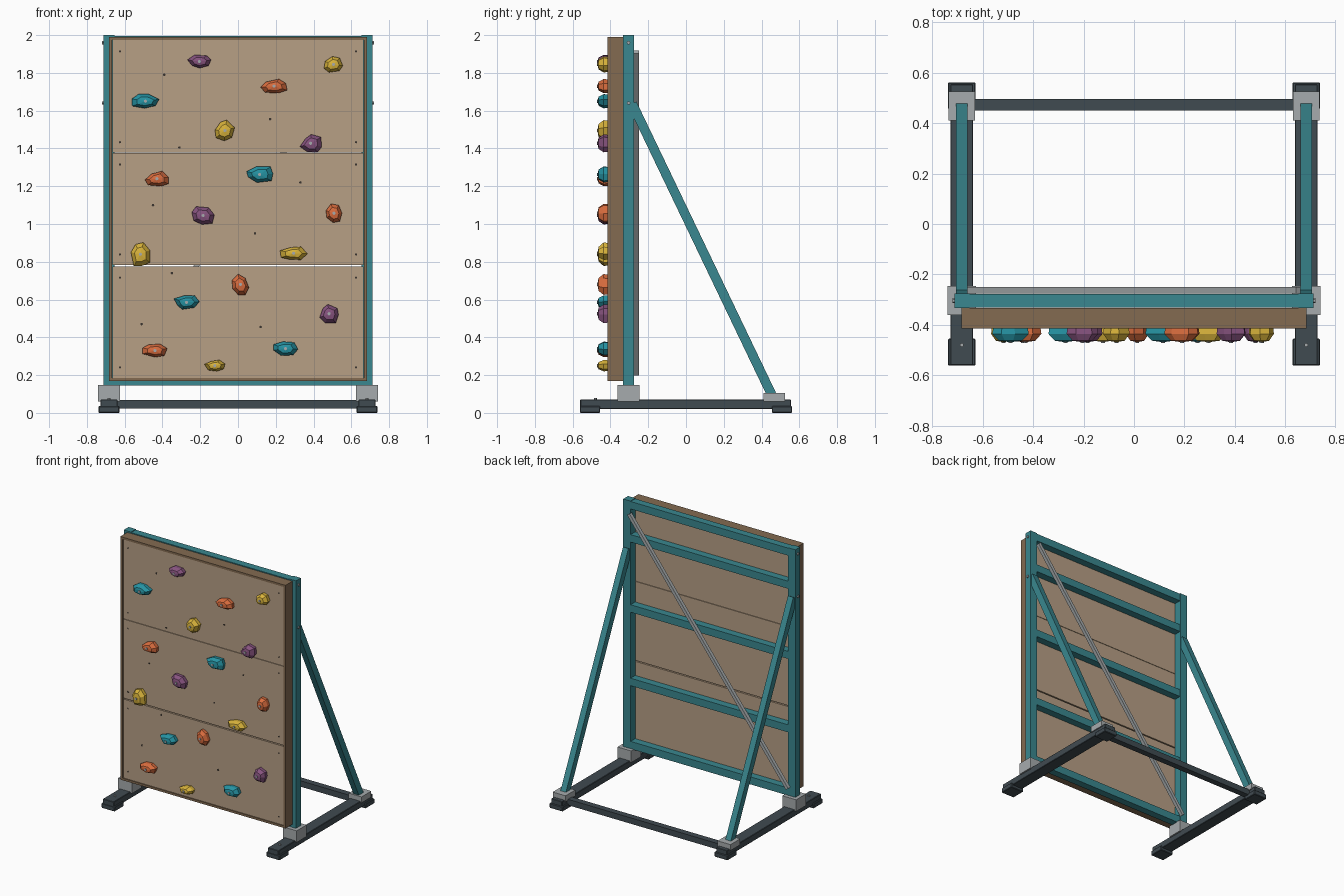
import bpy, bmesh, math, random
from mathutils import Vector

if "Cube" in bpy.data.objects:
    bpy.data.objects.remove(bpy.data.objects["Cube"])
random.seed(4)

def mat(name, r, g, b):
    m = bpy.data.materials.new(name)
    m.diffuse_color = [(c / 255) ** 2.2 for c in (r, g, b)] + [1]
    m.use_nodes = True
    m.node_tree.nodes["Principled BSDF"].inputs["Base Color"].default_value = m.diffuse_color
    return m

TEAL = mat("teal_paint", 60, 134, 142)
DARK = mat("dark_steel", 66, 76, 82)
WOOD = mat("frame_wood", 130, 106, 82)
PLY = mat("plywood", 182, 158, 132)
GREY = mat("zinc", 165, 170, 172)
BLACK = mat("hole_black", 60, 55, 50)
HOLD = {"p": mat("hold_purple", 134, 84, 126), "y": mat("hold_yellow", 216, 178, 62),
        "o": mat("hold_orange", 216, 108, 64), "t": mat("hold_teal", 42, 146, 162)}

def finish(name, bm, m):
    bmesh.ops.recalc_face_normals(bm, faces=bm.faces)
    me = bpy.data.meshes.new(name)
    bm.to_mesh(me)
    bm.free()
    ob = bpy.data.objects.new(name, me)
    me.materials.append(m)
    bpy.context.collection.objects.link(ob)
    return ob

def box(name, m, x0, x1, y0, y1, z0, z1, bevel=0.0):
    bm = bmesh.new()
    bmesh.ops.create_cube(bm, size=1)
    for v in bm.verts:
        v.co = ((x0 + x1) / 2 + v.co.x * (x1 - x0), (y0 + y1) / 2 + v.co.y * (y1 - y0),
                (z0 + z1) / 2 + v.co.z * (z1 - z0))
    if bevel:
        bmesh.ops.bevel(bm, geom=bm.edges[:], offset=bevel, segments=1, affect='EDGES')
    return finish(name, bm, m)

def beam(name, m, a, b, wx, wy):
    # rectangular bar running from a to b
    a, b = Vector(a), Vector(b)
    ob = box(name, m, -wx / 2, wx / 2, -wy / 2, wy / 2, -(b - a).length / 2, (b - a).length / 2)
    ob.location = (a + b) / 2
    ob.rotation_euler = (b - a).to_track_quat('Z', 'Y').to_euler()
    return ob

def disc(name, m, loc, r, depth, axis, sides=8):
    bm = bmesh.new()
    bmesh.ops.create_cone(bm, cap_ends=True, segments=sides, radius1=r, radius2=r, depth=depth)
    ob = finish(name, bm, m)
    ob.location = loc
    ob.rotation_euler = {"x": (0, math.pi / 2, 0), "y": (math.pi / 2, 0, 0), "z": (0, 0, 0)}[axis]
    return ob

# both sides: base rail, feet, post, sockets, strut and bolts
for s, side in ((-1, "left"), (1, "right")):
    c = s * 0.683
    box(side + "_base_rail", DARK, c - 0.045, c + 0.045, -0.56, 0.555, 0.02, 0.07, 0.003)
    for e, end in ((-1, "front"), (1, "rear")):
        y0, y1 = sorted((e * 0.455, e * 0.562))
        box(f"{side}_{end}_foot", DARK, c - 0.055, c + 0.055, y0, y1, 0, 0.036, 0.004)
    box(side + "_post", TEAL, c - 0.03, c + 0.03, -0.333, -0.275, 0.07, 2.0)
    box(side + "_post_socket", GREY, c - 0.057, c + 0.057, -0.362, -0.246, 0.06, 0.147)
    box(side + "_strut_bracket", GREY, c - 0.053, c + 0.053, 0.41, 0.525, 0.06, 0.105)
    strut = beam(side + "_strut", TEAL, (c, -0.285, 1.637), (c, 0.459, 0.085), 0.045, 0.05)
    strut.rotation_euler = (math.atan2(0.744, 1.552), 0, 0)
    for z in (1.96, 1.64):
        disc(side + "_post_bolt", GREY, (s * 0.714, -0.304, z), 0.01, 0.014, "x", 6)
    disc(side + "_foot_bolt", GREY, (c, -0.48, 0.073), 0.008, 0.014, "z", 6)

# crossbars
box("rear_crossbar", DARK, -0.64, 0.64, 0.45, 0.496, 0.024, 0.068)
for i, z in enumerate((0.172, 0.645, 1.195, 1.72, 1.968)):
    box(f"wall_rail_{i}", TEAL, -0.655, 0.655, -0.332, -0.277, z - 0.028, z + 0.028)

# flat diagonal brace behind the wall
beam("diagonal_brace", GREY, (-0.662, -0.262, 0.205), (0.652, -0.262, 1.91), 0.026, 0.024)

# wood border and three plywood panels with gaps
for s, side in ((-1, "left"), (1, "right")):
    x0, x1 = sorted((s * 0.667, s * 0.684))
    box(side + "_border", WOOD, x0, x1, -0.415, -0.333, 0.17, 1.99)
for side, z in (("bottom", 0.17), ("top", 1.974)):
    box(side + "_border", WOOD, -0.667, 0.667, -0.415, -0.333, z, z + 0.016)
for i, (z0, z1) in enumerate(((0.186, 0.776), (0.784, 1.375), (1.378, 1.974))):
    box(f"panel_{i}", PLY, -0.664, 0.664, -0.408, -0.336, z0, z1)
    for x in (-0.625, 0.625):
        for z in (z0 + 0.055, z1 - 0.06):
            disc("panel_screw", BLACK, (x, -0.408, z), 0.006, 0.004, "y")

# spare bolt holes
for x, z in ((-.39, 1.79), (.17, 1.555), (-.31, 1.405), (-.45, 1.10), (.33, 1.22),
             (.09, .95), (-.35, .74), (-.51, .47), (.12, .455)):
    disc("bolt_hole", BLACK, (x, -0.408, z), 0.007, 0.003, "y")

# faceted climbing holds: colour, x, z, width, height
def hold(col, x, z, w, h):
    bm = bmesh.new()
    n = 7
    off = random.uniform(0, 0.9)
    pts = []
    for k in range(n):
        r, a = random.uniform(0.8, 1.1), off + (k + random.uniform(-.15, .15)) * math.tau / n
        pts.append((math.cos(a) * r, math.sin(a) * r))
    # fit the outline to the wanted width and height
    (u0, u1), (v0, v1) = [(min(p[i] for p in pts), max(p[i] for p in pts)) for i in (0, 1)]
    pts = [((p - (u0 + u1) / 2) / (u1 - u0) * w, (q - (v0 + v1) / 2) / (v1 - v0) * h) for p, q in pts]
    rings = [[bm.verts.new((x + p * f, y, z + q * f)) for p, q in pts]
             for f, y in ((0.93, -0.406), (1.0, -0.436), (0.62, -0.463))]
    for a, b in zip(rings, rings[1:]):
        for k in range(n):
            bm.faces.new((a[k], a[(k + 1) % n], b[(k + 1) % n], b[k]))
    bm.faces.new(rings[0])
    tip = bm.verts.new((x, -0.469, z))
    for k in range(n):
        bm.faces.new((rings[2][k], rings[2][(k + 1) % n], tip))
    finish("climbing_hold", bm, HOLD[col])
    disc("hold_bolt", GREY, (x, -0.467, z), 0.009, 0.01, "y", 6)

for data in (("p", -.205, 1.86, .125, .07), ("y", .505, 1.845, .10, .085), ("o", .19, 1.73, .14, .075),
             ("t", -.49, 1.65, .145, .075), ("y", -.07, 1.495, .105, .11), ("p", .385, 1.427, .115, .095),
             ("o", -.43, 1.24, .125, .08), ("t", .115, 1.262, .14, .085), ("p", -.185, 1.045, .12, .095),
             ("o", .508, 1.057, .085, .10), ("y", -.517, .84, .10, .125), ("y", .295, .845, .145, .07),
             ("o", .013, .68, .09, .11), ("t", -.272, .585, .135, .075), ("p", .482, .525, .10, .10),
             ("o", -.44, .33, .13, .07), ("y", -.123, .25, .11, .06), ("t", .252, .34, .13, .075)):
    hold(*data)
